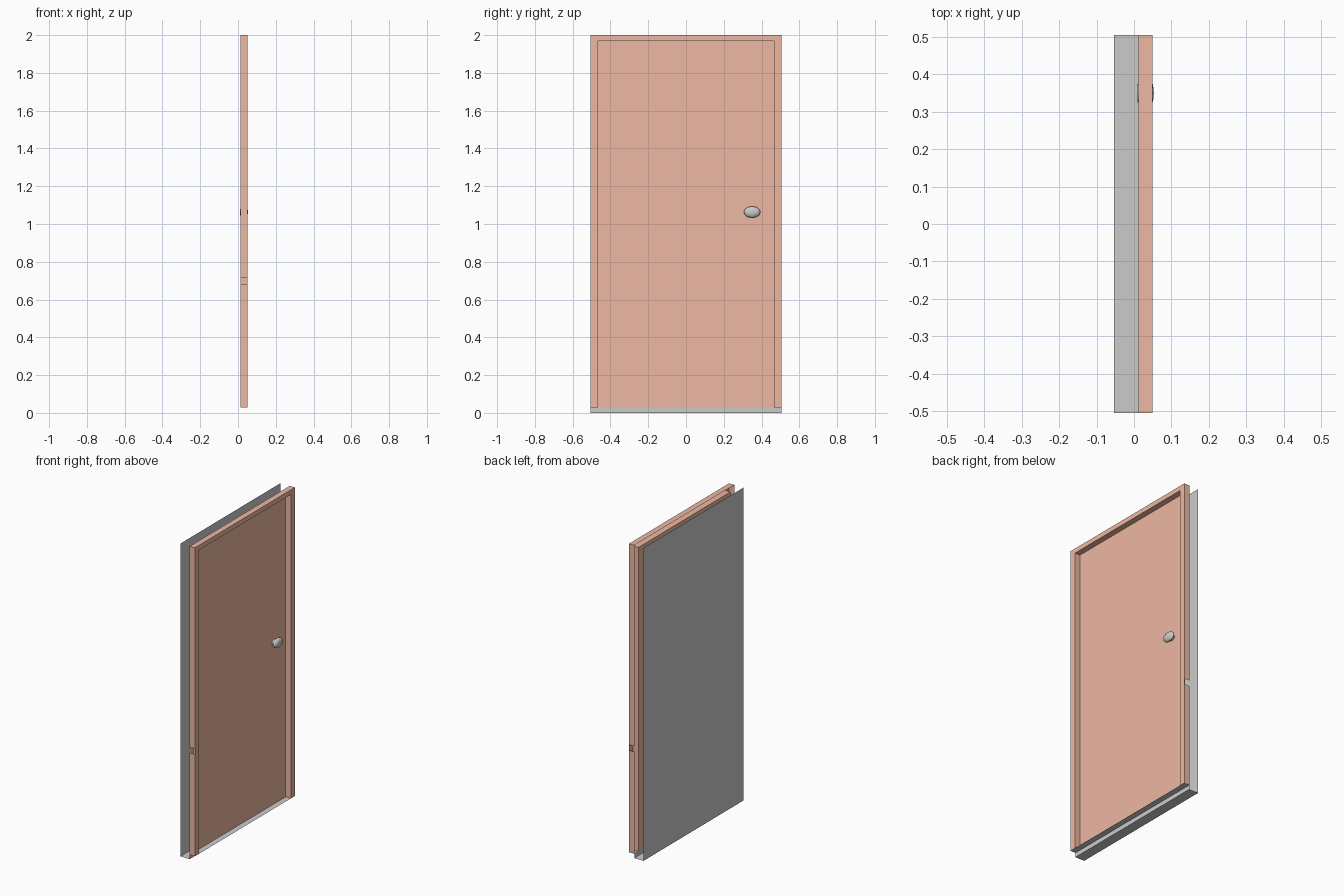
import bpy, bmesh, math

if "Cube" in bpy.data.objects:
    bpy.data.objects.remove(bpy.data.objects["Cube"])

W, IW = 0.505, 0.465           # outer and inner half widths
TOP, ITOP, BASE = 2.0, 1.97, 0.028
BACK, MID, FRONT = -0.053, 0.012, 0.049
SLOT = (0.68, 0.715)           # gap in the outer returns

brown = bpy.data.materials.new("brown_paint")
brown.diffuse_color = (0.85, 0.48, 0.36, 1)
brown.use_nodes = True
brown.node_tree.nodes["Principled BSDF"].inputs["Base Color"].default_value = brown.diffuse_color


def make(name, quads, mat=None):
    """Build one object from a list of four-cornered sheets."""
    bm = bmesh.new()
    for q in quads:
        bm.faces.new([bm.verts.new(p) for p in q])
    bmesh.ops.remove_doubles(bm, verts=bm.verts, dist=1e-5)
    me = bpy.data.meshes.new(name)
    bm.to_mesh(me)
    bm.free()
    ob = bpy.data.objects.new(name, me)
    bpy.context.collection.objects.link(ob)
    if mat:
        me.materials.append(mat)
    return ob


def sheet_x(x, y0, y1, z0, z1):
    return [(x, y0, z0), (x, y1, z0), (x, y1, z1), (x, y0, z1)]


def sheet_y(y, x0, x1, z0, z1):
    q = [(x0, y, z0), (x1, y, z0), (x1, y, z1), (x0, y, z1)]
    return q if y < 0 else q[::-1]


def sheet_z(z, x0, x1):
    def f(w):
        return [(x0, -w, z), (x1, -w, z), (x1, w, z), (x0, w, z)]
    return f


# door frame: open-backed channel with front faces, outer and inner returns
for side, s in (("left", -1), ("right", 1)):
    lo, hi = sorted((s * IW, s * W))
    make(side + "_jamb", [
        sheet_x(FRONT, lo, hi, BASE, ITOP),
        sheet_y(s * W, MID, FRONT, BASE, SLOT[0]),
        sheet_y(s * W, MID, FRONT, SLOT[1], TOP),
        sheet_y(s * IW, MID, FRONT, BASE, ITOP)[::-1],
    ], brown)
make("head_jamb", [
    sheet_x(FRONT, -W, W, ITOP, TOP),
    sheet_z(TOP, MID, FRONT)(W),
    sheet_z(ITOP, MID, FRONT)(IW)[::-1],
], brown)

# recessed door leaf
make("door_leaf", [sheet_x(MID, -IW, IW, BASE, ITOP)], brown)

# grey back sheet and stepped threshold
make("back_panel", [sheet_x(BACK, -W, W, 0, TOP)[::-1]])
make("threshold", [
    sheet_z(0, BACK, MID)(W),
    sheet_x(MID, -W, W, 0, BASE),
    sheet_z(BASE, MID, FRONT)(W),
])

# oval knob: lathed profile (x, radius), stretched sideways
profile = [(0.010, 0.017), (0.021, 0.016), (0.026, 0.024), (0.032, 0.030),
           (0.039, 0.030), (0.046, 0.025), (0.051, 0.015), (0.053, 0.0)]
N = 24
bm = bmesh.new()
rings = []
for x, r in profile[:-1]:
    rings.append([bm.verts.new((x, 0.35 + 1.45 * r * math.cos(2 * math.pi * i / N),
                                1.063 + r * math.sin(2 * math.pi * i / N))) for i in range(N)])
tip = bm.verts.new((profile[-1][0], 0.35, 1.063))
for a, b in zip(rings, rings[1:]):
    for i in range(N):
        bm.faces.new((a[i], a[(i + 1) % N], b[(i + 1) % N], b[i]))
for i in range(N):
    bm.faces.new((rings[-1][i], rings[-1][(i + 1) % N], tip))
for f in bm.faces:
    f.smooth = True
bmesh.ops.recalc_face_normals(bm, faces=bm.faces)
me = bpy.data.meshes.new("door_knob")
bm.to_mesh(me)
bm.free()
bpy.context.collection.objects.link(bpy.data.objects.new("door_knob", me))
